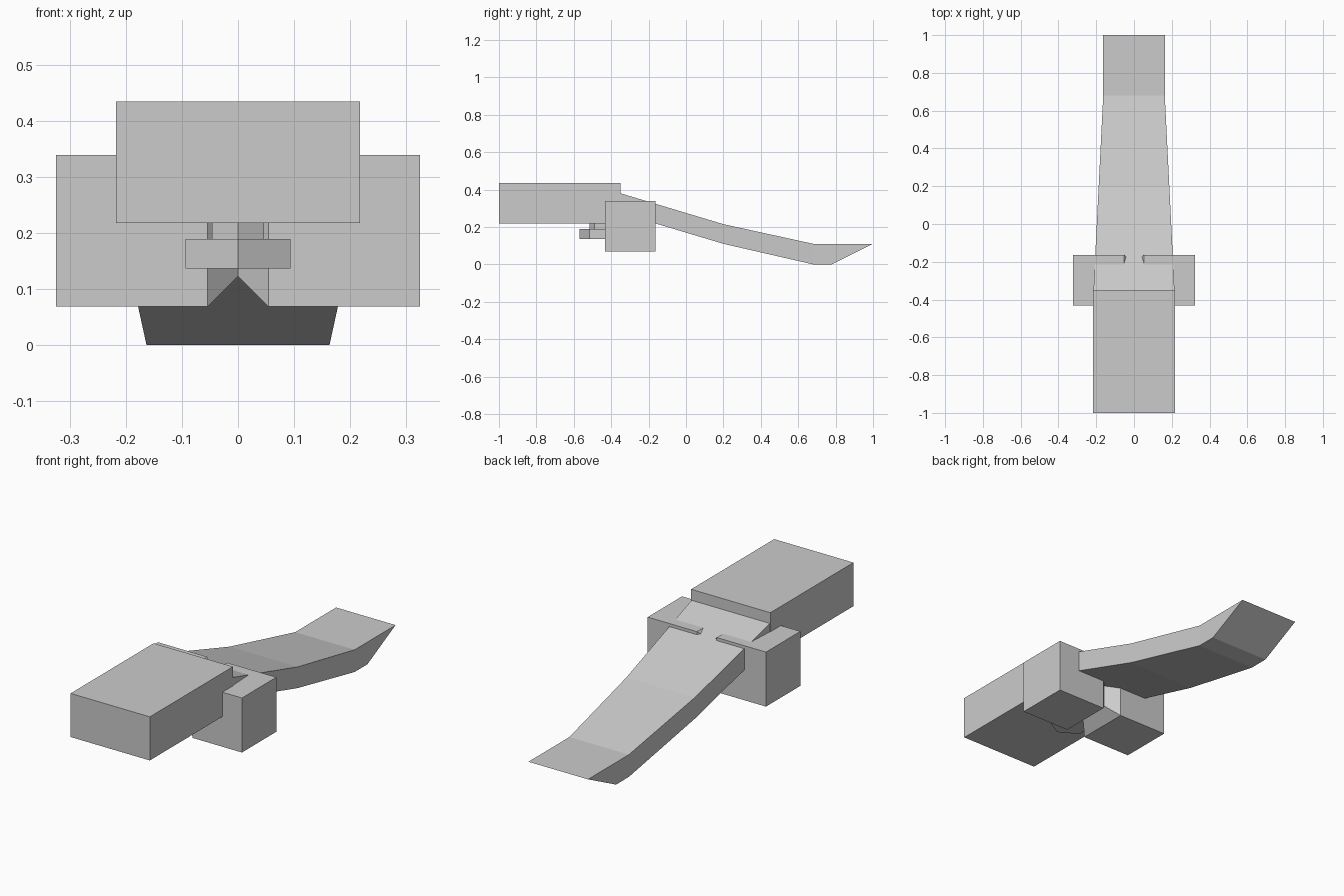
import bpy, bmesh, math

if "Cube" in bpy.data.objects:
    bpy.data.objects.remove(bpy.data.objects["Cube"])


def make(name, verts, faces):
    mesh = bpy.data.meshes.new(name)
    mesh.from_pydata(verts, [], faces)
    bm = bmesh.new()
    bm.from_mesh(mesh)
    bmesh.ops.recalc_face_normals(bm, faces=bm.faces)
    bm.to_mesh(mesh)
    bm.free()
    obj = bpy.data.objects.new(name, mesh)
    bpy.context.collection.objects.link(obj)
    return obj


def loft(name, rings):
    """Skin equal-sized rings in order and cap both ends."""
    n = len(rings[0])
    verts = [v for ring in rings for v in ring]
    faces = [(k * n + i, k * n + (i + 1) % n, (k + 1) * n + (i + 1) % n, (k + 1) * n + i)
             for k in range(len(rings) - 1) for i in range(n)]
    faces += [tuple(range(n)), tuple(range(len(verts) - n, len(verts)))]
    return make(name, verts, faces)


def rect_x(x, y0, y1, z0, z1):
    return [(x, y0, z0), (x, y1, z0), (x, y1, z1), (x, y0, z1)]


def hex_ring(r, z):
    return [(r * math.sin(i * math.pi / 3), -0.461 - r * math.cos(i * math.pi / 3), z)
            for i in range(6)]


# Front block
loft("front_block", [rect_x(x, -1, -0.35, 0.218, 0.434) for x in (-0.217, 0.217)])

# Curved tapering arm: y top, z top, y bottom, z bottom, half width
sections = [(-0.36, 0.383, -0.36, 0.278, 0.215),
            (0.2, 0.215, 0.2, 0.11, 0.187),
            (0.68, 0.11, 0.68, 0.0, 0.163),
            (1.0, 0.11, 0.78, 0.0, 0.163)]
loft("arm", [[(-w, yb, zb), (w, yb, zb), (w, yt, zt), (-w, yt, zt)]
             for yt, zt, yb, zb, w in sections])

# Side cubes, tapered on the inner side where they meet
d = 0.054
for label, s in (("left", -1), ("right", 1)):
    loft(label + "_side_block", [
        rect_x(s * 0.324, -0.432, -0.163, 0.069, 0.339),
        rect_x(s * d, -0.432, -0.163, 0.069, 0.339),
        rect_x(0, -0.432 + d, -0.163 - d, 0.069 + d, 0.339 - d)])

# Hexagonal knob and stem under the front block
loft("knob", [hex_ring(0.108, z) for z in (0.137, 0.189)])
loft("knob_stem", [hex_ring(0.054, z) for z in (0.185, 0.225)])
